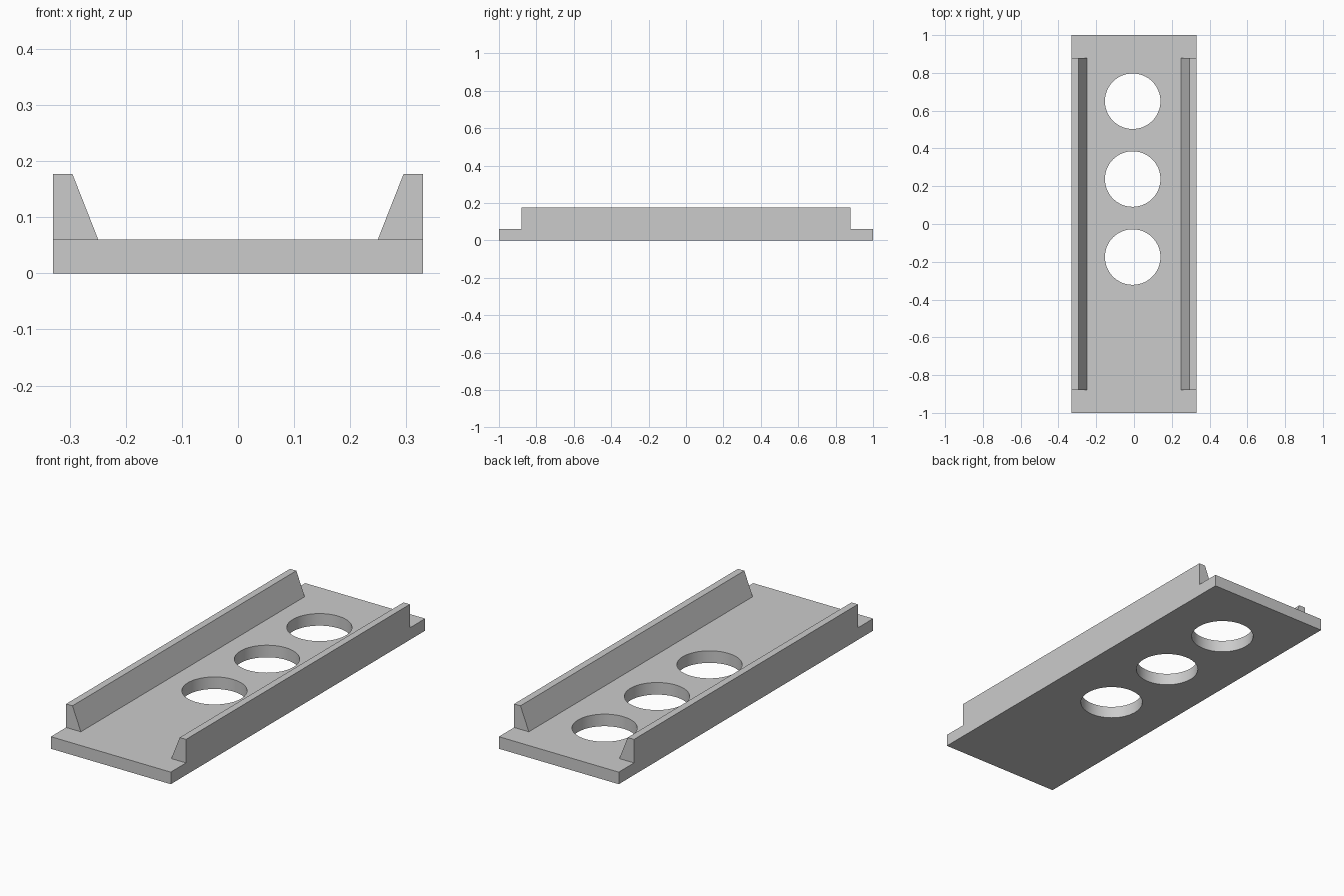
import bpy
import bmesh
from mathutils import Matrix

cube = bpy.data.objects.get("Cube")
if cube:
    bpy.data.objects.remove(cube, do_unlink=True)

grey = bpy.data.materials.new("light grey")
grey.use_nodes = True
colour = (0.6, 0.6, 0.6, 1)
grey.diffuse_color = colour
grey.node_tree.nodes["Principled BSDF"].inputs["Base Color"].default_value = colour

HALF_W, BASE_H, RAIL_H, RAIL_Y = 0.33, 0.06, 0.177, 0.88


def add_object(name, bm):
    bmesh.ops.recalc_face_normals(bm, faces=bm.faces)
    mesh = bpy.data.meshes.new(name)
    bm.to_mesh(mesh)
    bm.free()
    mesh.materials.append(grey)
    obj = bpy.data.objects.new(name, mesh)
    bpy.context.collection.objects.link(obj)
    return obj


# Flat base plate
bm = bmesh.new()
bmesh.ops.create_cube(bm, size=1, matrix=Matrix.Translation((0, 0, BASE_H / 2))
                      @ Matrix.Diagonal((2 * HALF_W, 2, BASE_H, 1)))
base = add_object("base_plate", bm)

# Three round holes through the plate
bm = bmesh.new()
for y in (0.65, 0.238, -0.175):
    bmesh.ops.create_cone(bm, cap_ends=True, segments=64, radius1=0.147, radius2=0.147,
                          depth=0.3, matrix=Matrix.Translation((-0.007, y, BASE_H / 2)))
cutter = add_object("hole_cutter", bm)
cut = base.modifiers.new("holes", "BOOLEAN")
cut.operation = "DIFFERENCE"
cut.solver = "EXACT"
cut.object = cutter

# Apply the cut, drop the cutter and smooth the hole walls
bpy.ops.object.select_all(action="DESELECT")
base.select_set(True)
bpy.context.view_layer.objects.active = base
bpy.ops.object.modifier_apply(modifier=cut.name)
bpy.data.objects.remove(cutter, do_unlink=True)
bpy.ops.object.shade_smooth_by_angle()

# Side rails with sloping inner faces
for side, name in ((1, "left_rail"), (-1, "right_rail")):
    bm = bmesh.new()
    profile = ((HALF_W, BASE_H), (HALF_W, RAIL_H), (0.295, RAIL_H), (0.249, BASE_H))
    end = bm.faces.new([bm.verts.new((side * x, -RAIL_Y, z)) for x, z in profile])
    grown = bmesh.ops.extrude_face_region(bm, geom=[end])["geom"]
    bmesh.ops.translate(bm, vec=(0, 2 * RAIL_Y, 0),
                        verts=[v for v in grown if isinstance(v, bmesh.types.BMVert)])
    add_object(name, bm)
